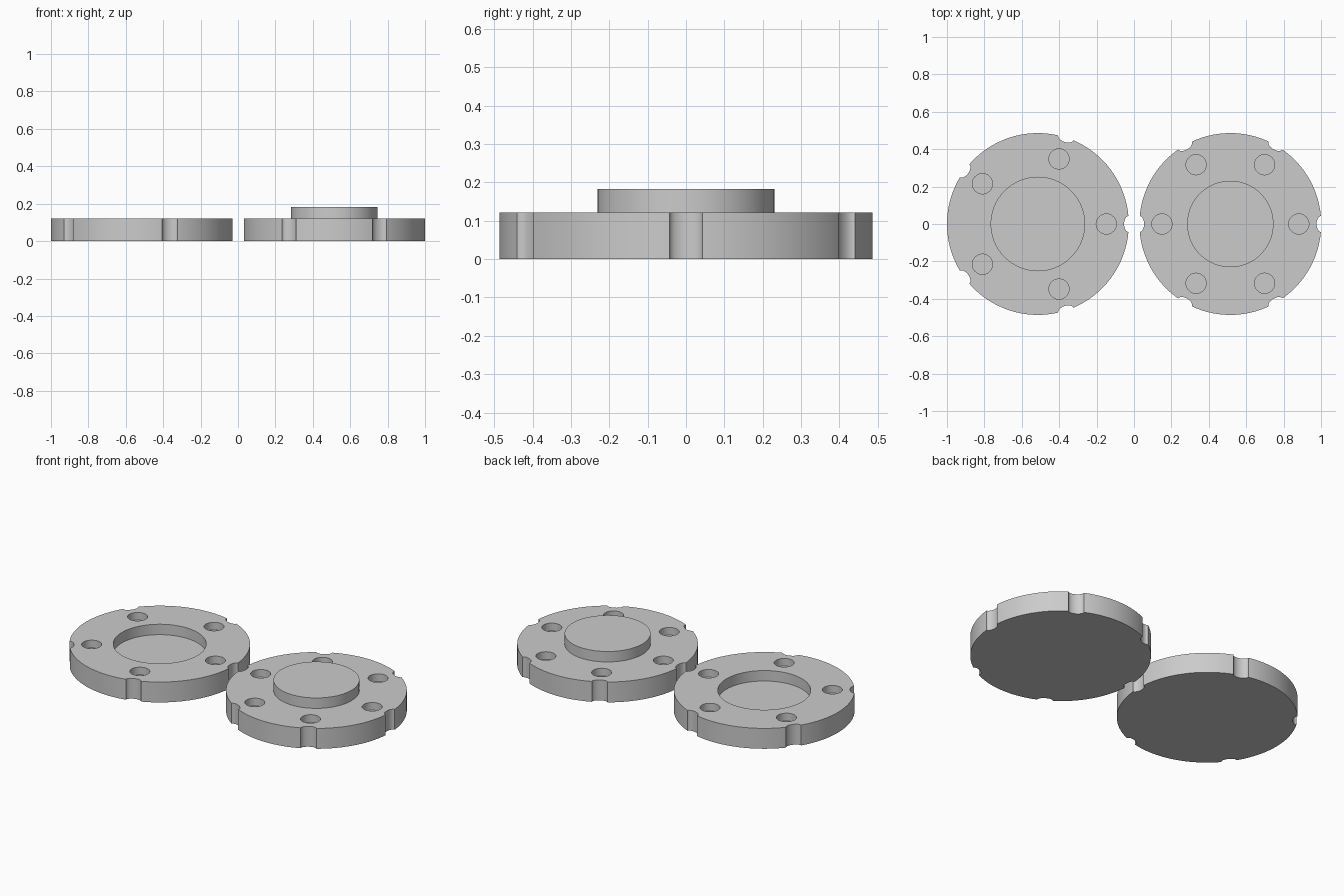
import bpy
import math

cube = bpy.data.objects.get("Cube")
if cube:
    bpy.data.objects.remove(cube, do_unlink=True)

DISC_R = 0.486
DISC_H = 0.121
STEP = 0.062          # height of the boss and depth of the recess
POCKET_RING = 0.366
POCKET_R = 0.054
POCKET_DEPTH = 0.045
NOTCH_DEPTH = 0.025
NOTCH_HALF = 0.043

grey = bpy.data.materials.new("plain grey")
grey.use_nodes = True
grey.diffuse_color = (0.6, 0.6, 0.6, 1)
bsdf = next(n for n in grey.node_tree.nodes if n.type == 'BSDF_PRINCIPLED')
bsdf.inputs["Base Color"].default_value = grey.diffuse_color


def cylinder(name, x, y, radius, z0, z1, sides):
    bpy.ops.mesh.primitive_cylinder_add(
        vertices=sides, radius=radius, depth=z1 - z0,
        location=(x, y, (z0 + z1) / 2))
    obj = bpy.context.object
    obj.name = name
    obj.data.materials.append(grey)
    return obj


def combine(target, tool, operation):
    """Apply a boolean and throw the tool away."""
    tool.hide_render = True
    mod = target.modifiers.new("combine", 'BOOLEAN')
    mod.operation = operation
    mod.solver = 'EXACT'
    mod.object = tool
    bpy.ops.object.select_all(action='DESELECT')
    bpy.context.view_layer.objects.active = target
    target.select_set(True)
    bpy.ops.object.modifier_apply(modifier=mod.name)
    bpy.data.objects.remove(tool, do_unlink=True)


def connector_disc(name, cx, count, raised):
    disc = cylinder(name, cx, 0, DISC_R, 0, DISC_H, 128)

    # Centre boss or matching recess
    if raised:
        boss = cylinder("boss", cx, 0, 0.231, DISC_H / 2, DISC_H + STEP, 96)
        combine(disc, boss, 'UNION')
    else:
        recess = cylinder("recess", cx, 0, 0.25, DISC_H - STEP, DISC_H * 2, 96)
        combine(disc, recess, 'DIFFERENCE')

    # Ring of round pockets, each with a grip notch on the rim
    for i in range(count):
        a = math.tau * i / count
        c, s = math.cos(a), math.sin(a)
        pocket = cylinder("pocket", cx + POCKET_RING * c, POCKET_RING * s,
                          POCKET_R, DISC_H - POCKET_DEPTH, DISC_H * 2, 40)
        combine(disc, pocket, 'DIFFERENCE')
        notch = cylinder("notch", cx + DISC_R * c, DISC_R * s,
                         1, -DISC_H, DISC_H * 2, 40)
        notch.scale = (NOTCH_DEPTH, NOTCH_HALF, 1)
        notch.rotation_euler.z = a
        bpy.context.view_layer.update()
        combine(disc, notch, 'DIFFERENCE')

    bpy.ops.object.shade_smooth_by_angle(angle=math.radians(30))
    return disc


connector_disc("recessed_disc", -0.514, 5, False)
connector_disc("raised_disc", 0.515, 6, True)
